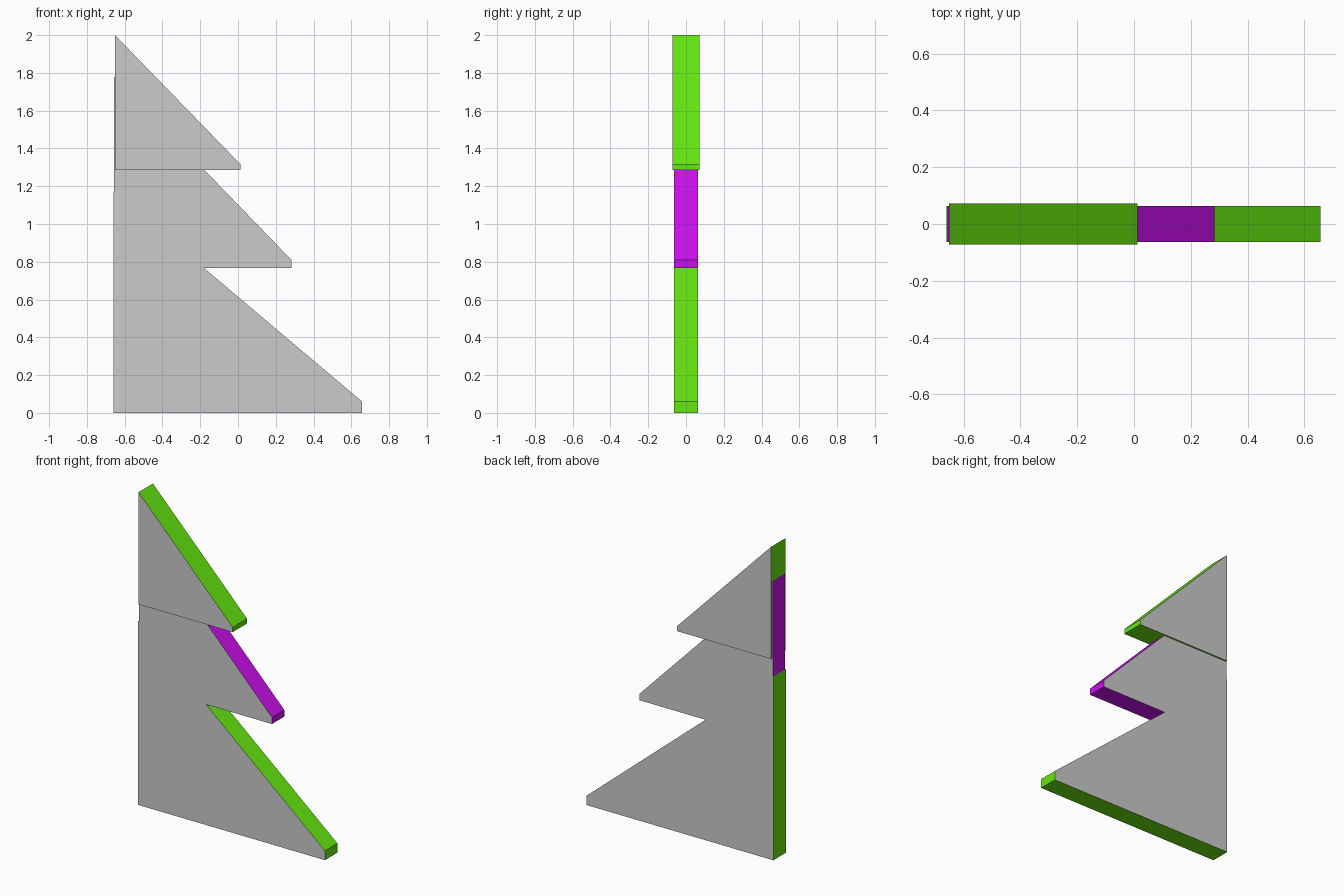
import bpy

if "Cube" in bpy.data.objects:
    bpy.data.objects.remove(bpy.data.objects["Cube"])


def make_material(name, color):
    mat = bpy.data.materials.new(name)
    mat.diffuse_color = color
    mat.use_nodes = True
    mat.node_tree.nodes["Principled BSDF"].inputs["Base Color"].default_value = mat.diffuse_color
    return mat


green = make_material("lime_green", (0.13, 0.80, 0.005, 1))
purple = make_material("purple", (0.60, 0.005, 0.85, 1))


def tier(name, left, right, base, lip, apex, half, mat):
    """Half-tree slab: grey front and back, coloured rim all round."""
    profile = [(left, base), (right, base), (right, lip), (left, apex)]
    n = len(profile)
    verts = [(x, y, z) for y in (-half, half) for x, z in profile]
    faces = [tuple(range(n)), tuple(range(2 * n - 1, n - 1, -1))]
    faces += [(i, i + n, (i + 1) % n + n, (i + 1) % n) for i in range(n)]
    mesh = bpy.data.meshes.new(name)
    mesh.from_pydata(verts, [], faces)
    mesh.materials.append(None)
    mesh.materials.append(mat)
    for poly in mesh.polygons:
        poly.material_index = 0 if poly.index < 2 else 1
    mesh.update()
    obj = bpy.data.objects.new(name, mesh)
    bpy.context.collection.objects.link(obj)
    return obj


# Three overlapping tiers, each sloping down from the straight left edge
tier("bottom_branches", -0.66, 0.657, 0.0, 0.06, 1.172, 0.0625, green)
tier("middle_branches", -0.656, 0.283, 0.768, 0.81, 1.78, 0.0625, purple)
tier("top_branches", -0.651, 0.013, 1.285, 1.316, 2.0, 0.0725, green)
